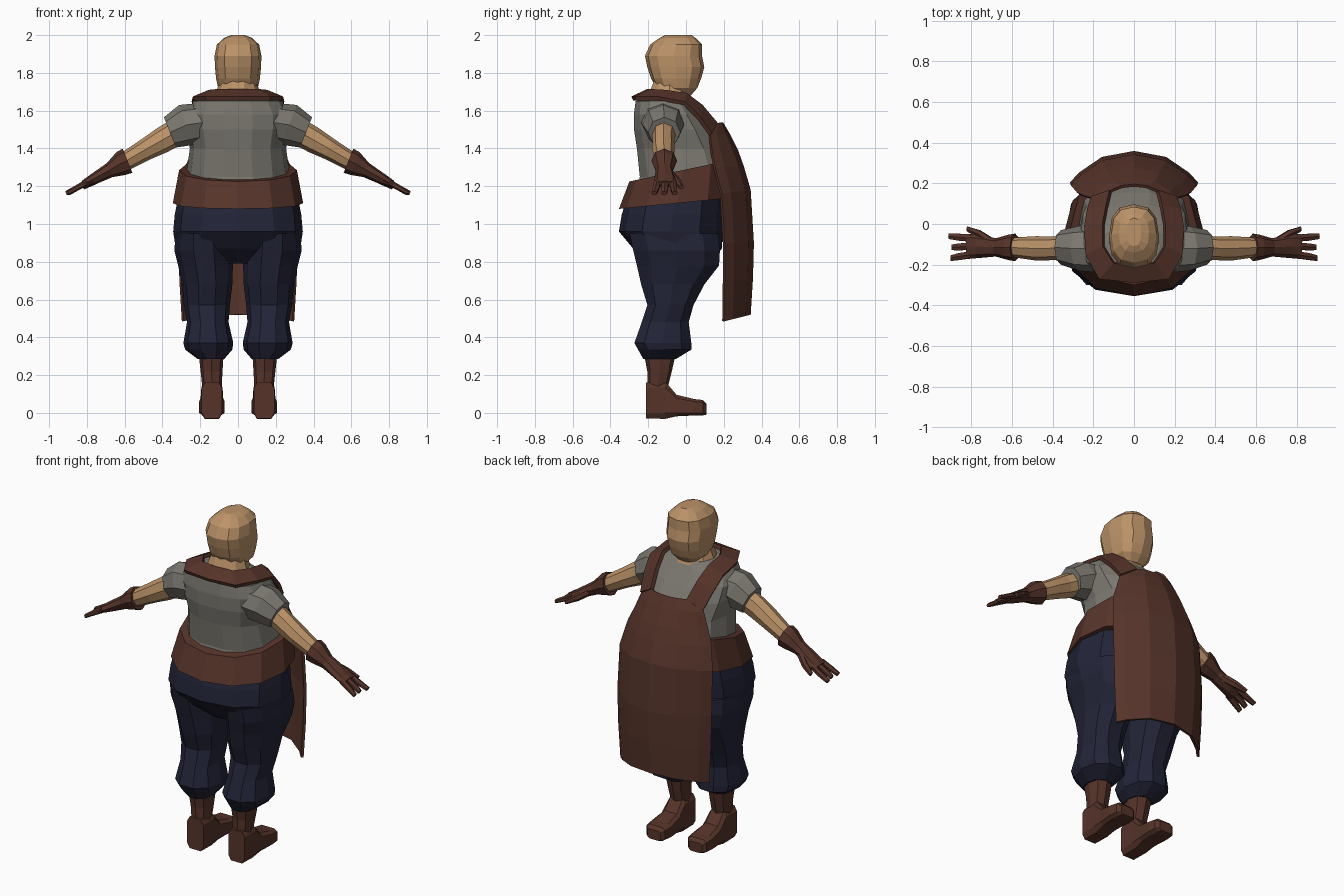
import bpy, bmesh, math
from mathutils import Vector


def material(name, col):
    m = bpy.data.materials.new(name)
    m.diffuse_color = (*col, 1)
    return m


SKIN = material("skin", (0.50, 0.29, 0.14))
SHIRT = material("grey_cloth", (0.195, 0.185, 0.16))
TROUSERS = material("navy_cloth", (0.016, 0.017, 0.038))
LEATHER = material("brown_leather", (0.093, 0.034, 0.023))


def finish(name, bm, mat, mirror=False, thick=0):
    bmesh.ops.recalc_face_normals(bm, faces=bm.faces)
    me = bpy.data.meshes.new(name)
    bm.to_mesh(me)
    bm.free()
    me.materials.append(mat)
    ob = bpy.data.objects.new(name, me)
    bpy.context.collection.objects.link(ob)
    if mirror:
        mod = ob.modifiers.new("mirror", 'MIRROR')
        mod.use_clip = True
    if thick:
        mod = ob.modifiers.new("thickness", 'SOLIDIFY')
        mod.thickness = thick
        mod.offset = 0
    return ob


def loft(name, rings, mat, n=12, power=1.0, mirror=False):
    """Skin rings given as (centre, u axis, v axis); power < 1 squares them."""
    bm = bmesh.new()
    loops = []
    for c, u, v in rings:
        loop = []
        for i in range(n):
            a = 2 * math.pi * (i + (0.5 if power < 0.7 else 0)) / n
            ca, sa = math.cos(a), math.sin(a)
            p = Vector(c) + Vector(u) * math.copysign(abs(ca) ** power, ca) \
                + Vector(v) * math.copysign(abs(sa) ** power, sa)
            loop.append(bm.verts.new(p))
        loops.append(loop)
    for a, b in zip(loops, loops[1:]):
        for i in range(n):
            j = (i + 1) % n
            bm.faces.new((a[i], a[j], b[j], b[i]))
    bm.faces.new(loops[0])
    bm.faces.new(loops[-1])
    return finish(name, bm, mat, mirror)


def level(z, hw, yb, yf, cx=0, tilt=0):
    """Horizontal ring from its half width and its back and front limits."""
    return (cx, (yb + yf) / 2, z), (hw, 0, 0), (0, (yf - yb) / 2, tilt)


def limb(x, y, z, rz, ry, lean=0.4):
    """Ring across an arm that slopes down and outwards."""
    return (x, y, z), (rz * lean, 0, rz), (0, ry, 0)


def sheet(name, rows, mat, mirror=False, thick=0.015):
    bm = bmesh.new()
    vs = [[bm.verts.new(p) for p in r] for r in rows]
    for a, b in zip(vs, vs[1:]):
        for i in range(len(a) - 1):
            bm.faces.new((a[i], a[i + 1], b[i + 1], b[i]))
    return finish(name, bm, mat, mirror, thick)


# Head and neck
loft("head", [level(1.68, .065, -.10, .025), level(1.72, .105, -.155, .06),
              level(1.77, .116, -.185, .08), level(1.83, .122, -.205, .097),
              level(1.89, .124, -.217, .085), level(1.95, .112, -.19, .085),
              level(1.985, .075, -.14, .05), level(2.0, .035, -.11, .03)],
     SKIN, 12, .8)
loft("neck", [level(1.62, .15, -.23, .05), level(1.69, .12, -.20, .02),
              level(1.77, .09, -.17, .0)], SKIN, 10)

# Shirt body and short sleeves
loft("shirt", [level(1.15, .28, -.27, .26), level(1.25, .275, -.25, .265),
               level(1.40, .255, -.265, .215), level(1.50, .275, -.28, .16),
               level(1.58, .275, -.28, .10), level(1.65, .235, -.27, .04),
               level(1.685, .13, -.21, .01)], SHIRT, 14, .85)
loft("sleeve", [limb(.17, -.12, 1.54, .10, .12), limb(.27, -.12, 1.525, .105, .11),
                limb(.36, -.115, 1.485, .08, .085)], SHIRT, 8, mirror=True)

# Bare arms
loft("arm", [limb(.32, -.115, 1.49, .066, .065), limb(.40, -.12, 1.445, .064, .058),
             limb(.48, -.12, 1.40, .055, .06), limb(.60, -.115, 1.33, .046, .048)],
     SKIN, 8, mirror=True)

# Gloves: cuff and palm, then fingers and thumb
loft("glove", [limb(.585, -.115, 1.335, .064, .068), limb(.62, -.115, 1.32, .06, .062),
               limb(.68, -.115, 1.285, .037, .045), limb(.77, -.11, 1.235, .027, .058),
               limb(.82, -.11, 1.21, .018, .062)], LEATHER, 8, mirror=True)
for k, (y0, y1, x1) in enumerate([(-.152, -.168, .90), (-.11, -.115, .895),
                                  (-.07, -.06, .91)]):
    loft(f"finger_{k + 1}", [limb(.80, y0, 1.22, .016, .02),
                             limb(.86, (y0 + y1) / 2, 1.187, .014, .02),
                             limb(x1, y1, 1.163, .011, .016)],
         LEATHER, 6, mirror=True)
loft("thumb", [limb(.70, -.09, 1.27, .022, .025), limb(.76, -.05, 1.23, .02, .022),
               limb(.82, -.025, 1.195, .012, .014)], LEATHER, 6, mirror=True)

# Waistband
loft("waistband", [level(1.11, .345, -.355, .26, tilt=.03),
                   level(1.285, .312, -.30, .265, tilt=.06)], LEATHER, 12, .92)

# Trousers: hips and two baggy legs
loft("hips", [level(1.15, .315, -.31, .20), level(1.05, .335, -.34, .20),
              level(.96, .343, -.355, .195), level(.87, .33, -.28, .19),
              level(.79, .22, -.18, .12)], TROUSERS, 12, .85)
loft("trouser_leg", [level(.95, .145, -.31, .18, .185), level(.86, .155, -.29, .19, .182),
                     level(.78, .145, -.27, .185, .172), level(.68, .133, -.245, .105, .163),
                     level(.57, .122, -.21, .045, .165), level(.48, .11, -.24, .02, .16),
                     level(.37, .132, -.28, .035, .157), level(.335, .125, -.26, .035, .155),
                     level(.285, .07, -.23, -.05, .143)],
     TROUSERS, 10, .9, mirror=True)

# Boots: shaft and foot
loft("boot_shaft", [level(.31, .066, -.222, -.055, .142), level(.22, .058, -.205, -.075, .14),
                    level(.12, .05, -.205, -.10, .137), level(.05, .05, -.205, -.10, .137)],
     LEATHER, 8, .8, mirror=True)


def foot(y, top, hw, cx=.138):
    return (cx, y, top / 2), (hw, 0, 0), (0, 0, top / 2 / .66)


loft("boot_foot", [foot(-.212, .13, .056), foot(-.11, .135, .058), foot(-.05, .078, .062),
                   foot(.04, .06, .07), foot(.09, .055, .064), foot(.108, .04, .045)],
     LEATHER, 8, .43, mirror=True)

# Apron: chest panel falling over the belly (z edge, z centre, half width, y edge, y centre)
apron = [(1.53, 1.535, .12, .155, .19), (1.47, 1.475, .205, .125, .225),
         (1.38, 1.385, .24, .135, .27), (1.30, 1.30, .275, .15, .30),
         (1.16, 1.18, .305, .185, .335), (.90, .90, .31, .20, .352),
         (.70, .71, .305, .20, .347), (.485, .52, .292, .197, .335)]
rows = []
for ze, zc, hw, ye, yc in apron:
    row = []
    for u in (-1, -.85, -.5, 0, .5, .85, 1):
        t = 1 - abs(u) ** 2.4
        row.append((u * hw, ye + (yc - ye) * t, ze + (zc - ze) * t))
    rows.append(row)
sheet("apron", rows, LEATHER)

# Apron collar and shoulder straps (inner, outer edge)
sheet("apron_strap", [
    [(0, -.20, 1.705), (0, -.285, 1.665)],
    [(.10, -.19, 1.705), (.17, -.268, 1.665)],
    [(.15, -.11, 1.70), (.235, -.15, 1.665)],
    [(.15, 0, 1.685), (.24, -.01, 1.64)],
    [(.135, .08, 1.625), (.225, .07, 1.56)],
    [(.115, .16, 1.53), (.205, .13, 1.475)]], LEATHER, mirror=True, thick=.022)
